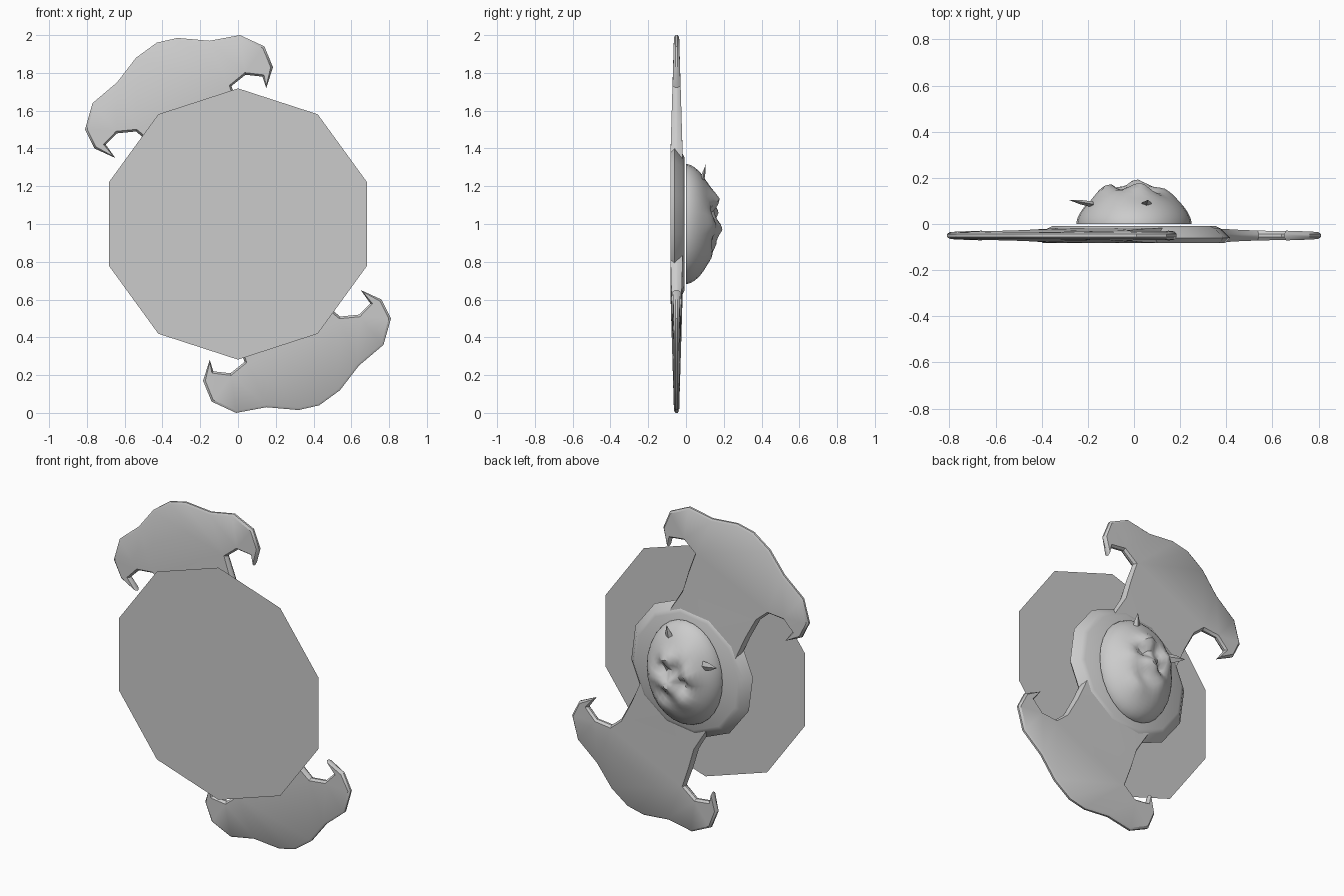
import bpy, bmesh, math
from mathutils import Vector

if "Cube" in bpy.data.objects:
    bpy.data.objects.remove(bpy.data.objects["Cube"])

grey = bpy.data.materials.new("mid_grey")
grey.diffuse_color = (0.6, 0.6, 0.6, 1)
grey.use_nodes = True
grey.node_tree.nodes["Principled BSDF"].inputs["Base Color"].default_value = grey.diffuse_color


def finish(name, bm, smooth=35, fix_normals=True):
    if fix_normals:
        bmesh.ops.recalc_face_normals(bm, faces=bm.faces[:])
    me = bpy.data.meshes.new(name)
    bm.to_mesh(me)
    bm.free()
    me.materials.append(grey)
    ob = bpy.data.objects.new(name, me)
    bpy.context.collection.objects.link(ob)
    bpy.ops.object.select_all(action='DESELECT')
    ob.select_set(True)
    bpy.context.view_layer.objects.active = ob
    if smooth:
        bpy.ops.object.shade_smooth_by_angle(angle=math.radians(smooth))
    return ob


def ring(bm, n, r, y, phase=0.0):
    return [bm.verts.new((r * math.sin(2 * math.pi * i / n + phase), y,
                          1 + r * math.cos(2 * math.pi * i / n + phase))) for i in range(n)]


# Flat ten-sided front plate
bm = bmesh.new()
rim = ring(bm, 10, 0.718, -0.19)
mid = bm.verts.new((0, -0.19, 1))
for i in range(10):
    bm.faces.new((mid, rim[i], rim[(i + 1) % 10]))
bm.normal_update()
if bm.faces[:][0].normal.y > 0:
    bmesh.ops.reverse_faces(bm, faces=bm.faces[:])
finish("front_plate", bm, 0, False)

# Round hub behind the plate, narrowing towards the back
bm = bmesh.new()
loops = [ring(bm, 12, r, y, 0.13) for r, y in ((0.40, -0.082), (0.42, -0.06), (0.38, -0.02), (0.355, -0.008))]
for a, b in zip(loops, loops[1:]):
    for i in range(12):
        j = (i + 1) % 12
        bm.faces.new((a[i], a[j], b[j], b[i]))
bm.faces.new(loops[0])
bm.faces.new(loops[-1])
finish("hub", bm)

# Hooked blades: one outline, turned half a circle for the second
outline = [(.15, 1.72), (.185, 1.83), (.14, 1.94), (.01, 2.0), (-.15, 1.97), (-.32, 1.985),
           (-.43, 1.96), (-.54, 1.88), (-.64, 1.75), (-.77, 1.64), (-.81, 1.50), (-.76, 1.40),
           (-.65, 1.35), (-.70, 1.42), (-.64, 1.48), (-.54, 1.49), (-.47, 1.43), (-.40, 1.30),
           (-.315, 1.125), (-.25, 1.22), (-.13, 1.30), (.0, 1.335), (.137, 1.33), (.05, 1.48),
           (.01, 1.61), (-.035, 1.73), (.04, 1.79), (.13, 1.78)]


def blade(name, turn):
    bm = bmesh.new()
    pts = [(turn * x, 1 + turn * (z - 1)) for x, z in outline]
    sides = [[bm.verts.new((x, -0.05 + s * 0.006, z)) for x, z in pts] for s in (-1, 1)]
    n = len(pts)
    for i in range(n):
        j = (i + 1) % n
        bm.faces.new((sides[0][i], sides[0][j], sides[1][j], sides[1][i]))
    caps = [bm.faces.new(s) for s in sides]
    bmesh.ops.recalc_face_normals(bm, faces=bm.faces[:])
    bmesh.ops.inset_individual(bm, faces=caps, thickness=0.012)
    # The blade gets thicker towards the hub
    for f, s in zip(caps, (-1, 1)):
        for v in f.verts:
            r = math.hypot(v.co.x, v.co.z - 1)
            v.co.y = -0.05 + s * max(0.014, 0.033 - 0.03 * (r - 0.35))
    bmesh.ops.triangulate(bm, faces=caps)
    finish(name, bm)


blade("upper_blade", 1)
blade("lower_blade", -1)

# Carved face on the back: a dome with brows, cheeks, snout and hollows.
# Each bump is: across, along (tilted face axes), height, size
UP = Vector((-0.45, 0.89))
SIDE = Vector((0.89, 0.45))
bumps = [(-.08, .10, .045, .040), (.08, .10, .045, .040), (0, -.03, .05, .045),
         (-.07, .03, -.04, .030), (.07, .03, -.04, .030), (0, -.11, -.03, .035),
         (-.12, -.06, .025, .040), (.12, -.06, .025, .040), (0, .19, .02, .05),
         (0, -.17, .025, .045), (0, .09, -.02, .025)]


def relief(x, z, rho):
    y = 0.145 * max(0, 1 - rho ** 2.6) ** 0.6
    p = Vector((x, z))
    a, b = p.dot(SIDE), p.dot(UP)
    for u, w, h, s in bumps:
        y += h * math.exp(-((a - u) ** 2 + (b - w) ** 2) / (2 * s * s)) * (1 - rho ** 6)
    return max(0, y)


bm = bmesh.new()
N, R = 28, 14
top = bm.verts.new((0, relief(0, 0, 0), 1))
prev = None
for k in range(1, R + 1):
    rho = math.sin(math.pi / 2 * k / R)
    loop = []
    for i in range(N):
        t = 2 * math.pi * i / N
        x, z = 0.25 * rho * math.sin(t), 0.318 * rho * math.cos(t)
        loop.append(bm.verts.new((x, relief(x, z, rho), 1 + z)))
    for i in range(N):
        j = (i + 1) % N
        bm.faces.new((prev[i], prev[j], loop[j], loop[i]) if prev else (top, loop[j], loop[i]))
    prev = loop
bm.faces.new(prev)
finish("face", bm, 40)


# Pointed ears
def ear(name, base, tip, width):
    bm = bmesh.new()
    b, t = Vector(base), Vector(tip)
    d = (t - b).normalized()
    across = d.cross(Vector((0, 1, 0))).normalized() * width
    deep = d.cross(across).normalized() * width * 0.45
    foot = [bm.verts.new(b + v) for v in (across, deep, -across, -deep)]
    bend = [bm.verts.new(b.lerp(t, 0.5) + v * 0.75) for v in (across, deep, -across, -deep)]
    end = bm.verts.new(t)
    for i in range(4):
        j = (i + 1) % 4
        bm.faces.new((foot[i], foot[j], bend[j], bend[i]))
        bm.faces.new((bend[i], bend[j], end))
    bm.faces.new(foot)
    finish(name, bm)


ear("ear_a", (0.05, 0.08, 1.21), (0.06, 0.105, 1.315), 0.028)
ear("ear_b", (-0.18, 0.085, 1.12), (-0.285, 0.105, 1.14), 0.028)
